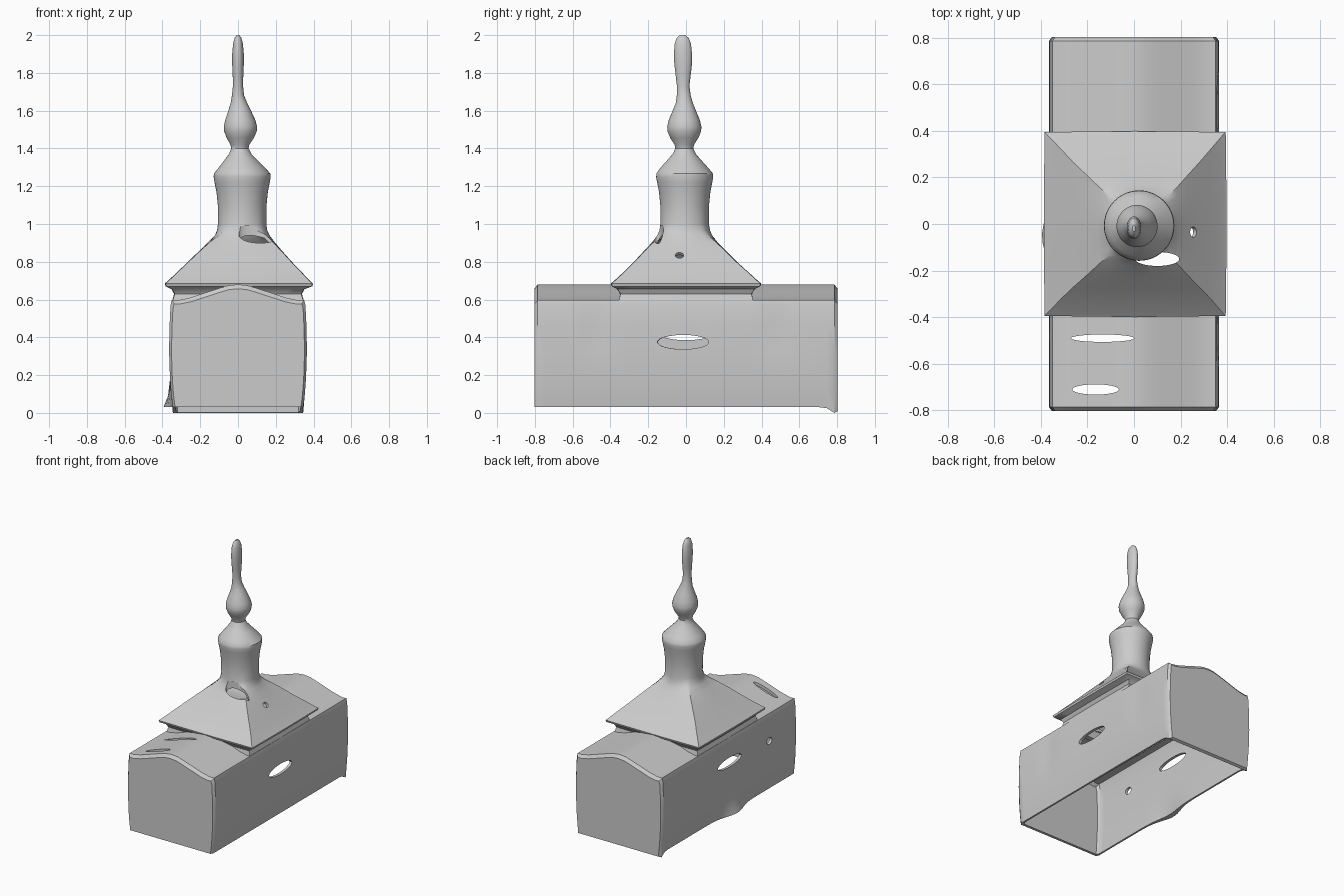
import bpy, bmesh
from math import sin, cos, pi, exp, radians

if "Cube" in bpy.data.objects:
    bpy.data.objects.remove(bpy.data.objects["Cube"])


def loft(name, rings):
    """Closed skin through equal-sized rings of points."""
    bm = bmesh.new()
    vs = [[bm.verts.new(p) for p in r] for r in rings]
    n = len(vs[0])
    for a, b in zip(vs, vs[1:]):
        for i in range(n):
            j = (i + 1) % n
            bm.faces.new((a[i], a[j], b[j], b[i]))
    bm.faces.new(vs[0])
    bm.faces.new(vs[-1])
    bmesh.ops.recalc_face_normals(bm, faces=bm.faces)
    me = bpy.data.meshes.new(name)
    bm.to_mesh(me)
    bm.free()
    ob = bpy.data.objects.new(name, me)
    bpy.context.collection.objects.link(ob)
    return ob


def cut(ob, cutter):
    m = ob.modifiers.new("cut", 'BOOLEAN')
    m.operation = 'DIFFERENCE'
    m.solver = 'EXACT'
    m.object = cutter
    bpy.context.view_layer.objects.active = ob
    bpy.ops.object.modifier_apply(modifier=m.name)
    bpy.data.objects.remove(cutter, do_unlink=True)


def hole(ob, loc, size, rot):
    bpy.ops.mesh.primitive_cylinder_add(vertices=32, radius=1, depth=2, location=loc,
                                        rotation=[radians(a) for a in rot])
    c = bpy.context.object
    c.scale = size
    bpy.context.view_layer.update()
    cut(ob, c)


def bump(y, y0, w):
    return exp(-((y - y0) / w) ** 2)


# Hall cross-section: right half from ridge down to the foot
half = [(0, .68), (.05, .675), (.11, .657), (.18, .634), (.26, .608), (.32, .596),
        (.35, .597), (.357, .57), (.362, .47), (.365, .33), (.36, .18), (.353, .09), (.345, .03)]


def hall_ring(y, s, inset):
    pts = []
    for side in (1, -1):
        seq = half if side == 1 else half[:0:-1]
        for x, z in seq:
            foot = z < .05
            # flared lip low on the left wall, shallow dents high on the right wall
            if side == -1 and z < .1:
                x += .05 * bump(y, -.05, .13) * (1 if foot else .35)
            if side == 1 and .4 < z < .5:
                x -= .015 * (bump(y, .48, .09) + bump(y, -.48, .07))
            if foot:
                z -= .03 * bump(y, .785, .03)
            px = side * x * s
            pz = .03 + (z - .03) * (s if z > .1 else 1)
            if inset:
                px *= 1 - inset / .36
                pz = -.1 if foot else pz - inset
            pts.append((px, y, pz))
    return pts


def hall(name, inset):
    e = .785 - inset
    ys = [-e + 2 * e * i / 40 for i in range(41)]
    d = .018
    return loft(name, [hall_ring(-e - d, .965, inset)] + [hall_ring(y, 1, inset) for y in ys]
                + [hall_ring(e + d, .965, inset)])


body = hall("hall_shell", 0)
cut(body, hall("hall_void", .02))
bpy.ops.mesh.primitive_cube_add(size=1, location=(0, 0, .7))
box = bpy.context.object
box.scale = (.64, .64, .24)
bpy.context.view_layer.update()
cut(body, box)

# Wall openings and roof slots
hole(body, (.36, -.015, .375), (.038, .135, .06), (6, 90, 0))
hole(body, (-.36, 0, .42), (.035, .14, .06), (0, 90, 0))
hole(body, (-.36, -.47, .40), (.025, .03, .06), (0, 90, 0))
hole(body, (-.135, -.49, .65), (.135, .016, .07), (0, 0, 0))
hole(body, (-.165, -.71, .64), (.10, .022, .07), (0, 0, 0))


# Tower rings: square below, round above (rx, ry, z, cx, cy, squareness)
def tower_ring(rx, ry, z, cx, cy, q):
    out = []
    for i in range(48):
        c, s = cos(2 * pi * i / 48), sin(2 * pi * i / 48)
        k = (1 - q) + q / max(abs(c), abs(s))
        out.append((cx + rx * c * k, cy + ry * s * k, z))
    return out


skirt = [(.352, .36, .585, 0, 0, .97), (.338, .35, .63, 0, 0, .97), (.352, .365, .655, 0, 0, .97),
         (.388, .393, .67, .005, 0, .97), (.392, .398, .685, .005, 0, .97),
         (.375, .38, .70, .005, 0, .97), (.325, .325, .75, .008, 0, .97),
         (.275, .272, .80, .01, -.003, .96), (.222, .22, .855, .014, -.005, .93),
         (.175, .172, .905, .018, -.006, .82), (.145, .145, .94, .022, -.007, .5),
         (.133, .135, .965, .022, -.007, .15)]
drum = [(r, r, z, .022, -.007, 0) for r, z in
        [(.128, 1.0), (.129, 1.1), (.136, 1.17), (.146, 1.22), (.151, 1.25), (.149, 1.268)]]
spire = [(r, r * 1.03, z, cx, -.009, 0) for r, z, cx in
         [(.125, 1.295, .02), (.09, 1.335, .016), (.06, 1.37, .012), (.046, 1.40, .01),
          (.05, 1.42, .01), (.072, 1.455, .012), (.086, 1.49, .013), (.088, 1.515, .013),
          (.08, 1.55, .012), (.06, 1.60, .009), (.044, 1.64, .005)]]
finial = [(rx, ry, z, 0, cy, 0) for rx, ry, z, cy in
          [(.032, .037, 1.68, -.012), (.027, .033, 1.73, -.015), (.028, .04, 1.79, -.015),
           (.031, .047, 1.85, -.015), (.031, .048, 1.90, -.016), (.026, .043, 1.955, -.017),
           (.018, .032, 1.985, -.018), (.007, .014, 2.0, -.018)]]
tower = loft("tower_and_spire", [tower_ring(*r) for r in skirt + drum + spire + finial])

# Hollow inside of tower roof and drum
t = .02
inner = [(.322, .322, .5, 0, 0, .97), (.318, .322, .64, 0, 0, .97), (.345, .345, .68, 0, 0, .97)]
inner += [(a - t * 1.3, b - t * 1.3, z, x, y, q) for a, b, z, x, y, q in skirt[6:] + drum[:5]]
cut(tower, loft("tower_void", [tower_ring(*r) for r in inner]))
hole(tower, (.10, -.15, .93), (.095, .03, .06), (0, 0, 0))
hole(tower, (.255, -.035, .835), (.02, .022, .06), (0, 45, 0))

# Smooth shading with kept edges
for ob in (body, tower):
    bpy.ops.object.select_all(action='DESELECT')
    ob.select_set(True)
    bpy.context.view_layer.objects.active = ob
    bpy.ops.object.shade_smooth_by_angle(angle=radians(35))
